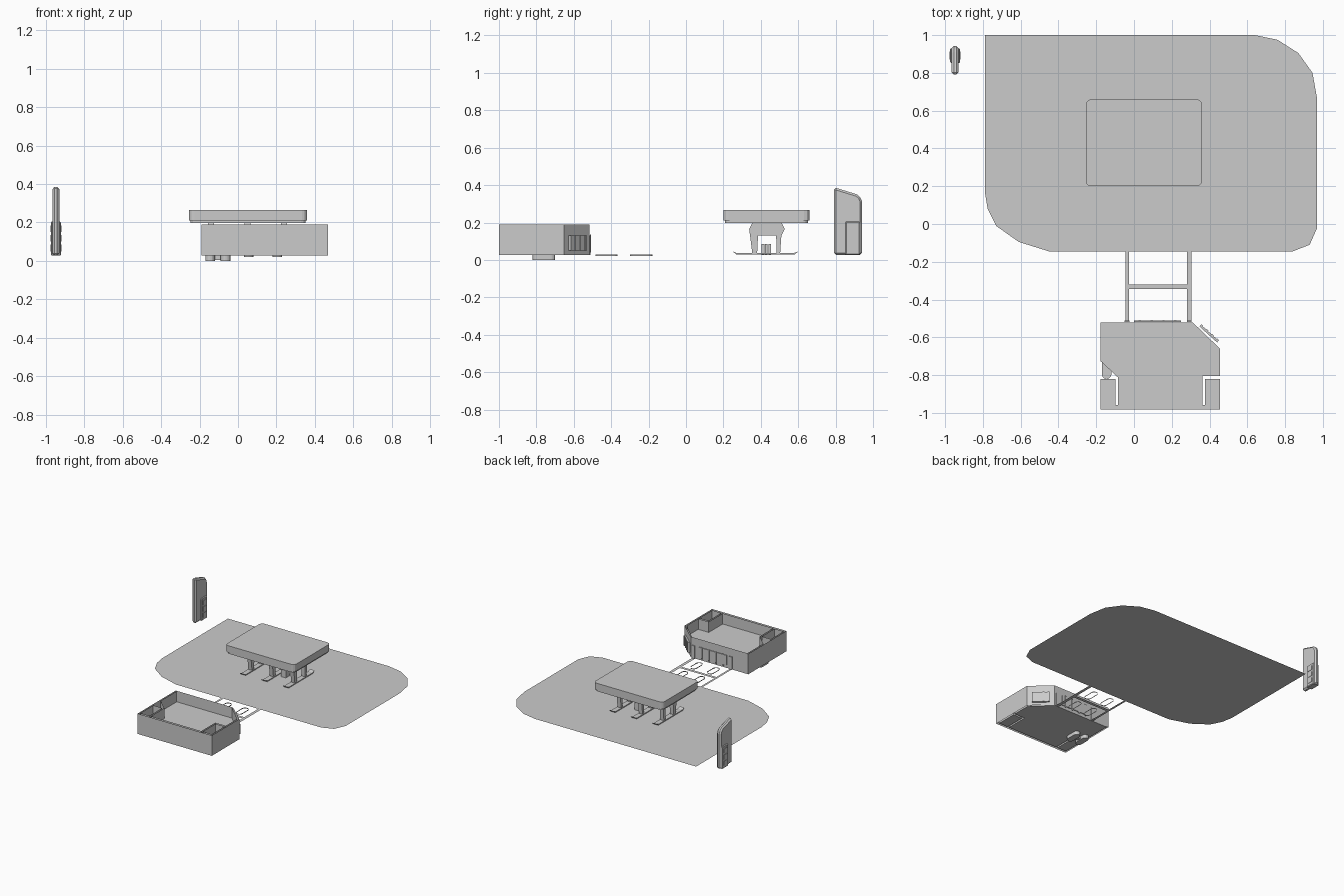
import bpy, bmesh, math
from mathutils import Vector

if "Cube" in bpy.data.objects:
    bpy.data.objects.remove(bpy.data.objects["Cube"])


def finish(name, bm, bevel=0.0, segs=1):
    me = bpy.data.meshes.new(name)
    bm.normal_update()
    bm.to_mesh(me)
    bm.free()
    ob = bpy.data.objects.new(name, me)
    bpy.context.collection.objects.link(ob)
    if bevel:
        m = ob.modifiers.new("bevel", 'BEVEL')
        m.width, m.segments = bevel, segs
    return ob


def prism(name, pts, z0, z1, bottom=True, top=True, floor=None):
    """Extrude a plan outline; ends may stay open, floor adds an inner face."""
    bm = bmesh.new()
    n = len(pts)
    ring = lambda z: [bm.verts.new((x, y, z)) for x, y in pts]
    lo, hi = ring(z0), ring(z1)
    for i in range(n):
        j = (i + 1) % n
        bm.faces.new((lo[i], lo[j], hi[j], hi[i]))
    if bottom:
        bm.faces.new(lo[::-1])
    if top:
        bm.faces.new(hi)
    if floor is not None:
        bm.faces.new(ring(floor))
    return finish(name, bm)


def side_prism(name, pts, x0, x1, bevel=0.0):
    """Extrude a (y, z) profile along x."""
    bm = bmesh.new()
    a = [bm.verts.new((x0, y, z)) for y, z in pts]
    b = [bm.verts.new((x1, y, z)) for y, z in pts]
    n = len(pts)
    for i in range(n):
        j = (i + 1) % n
        bm.faces.new((a[i], a[j], b[j], b[i]))
    bm.faces.new(a[::-1])
    bm.faces.new(b)
    bmesh.ops.recalc_face_normals(bm, faces=bm.faces)
    return finish(name, bm, bevel)


def rect(x0, x1, y0, y1):
    return [(x0, y0), (x1, y0), (x1, y1), (x0, y1)]


def box(name, x0, x1, y0, y1, z0, z1):
    return prism(name, rect(x0, x1, y0, y1), z0, z1)


def flat(name, pts, z):
    bm = bmesh.new()
    bm.faces.new([bm.verts.new((x, y, z)) for x, y in pts])
    return finish(name, bm)


def rounded(x0, x1, y0, y1, r, seg):
    """Rectangle outline with rounded corners."""
    out = []
    for k, (cx, cy) in enumerate([(x1 - r, y1 - r), (x0 + r, y1 - r),
                                  (x0 + r, y0 + r), (x1 - r, y0 + r)]):
        for i in range(seg + 1):
            a = math.pi / 2 * (k + i / seg)
            out.append((cx + r * math.cos(a), cy + r * math.sin(a)))
    return out


# large thin ground sheet
flat("ground_sheet", [
    (-0.79, 1.0), (-0.79, 0.17), (-0.775, 0.08), (-0.73, -0.01), (-0.61, -0.095),
    (-0.45, -0.145), (0.84, -0.145), (0.93, -0.11), (0.97, -0.02), (0.97, 0.66),
    (0.945, 0.80), (0.87, 0.905), (0.76, 0.975), (0.64, 1.0)], 0.027)

# path: flat rails, crossbar and oval rings
flat("path_rail_left", rect(-0.045, -0.027, -0.52, -0.145), 0.027)
flat("path_rail_right", rect(0.28, 0.305, -0.52, -0.145), 0.027)
flat("path_crossbar", rect(-0.027, 0.28, -0.345, -0.32), 0.027)
for x in (0.055, 0.205):
    for y in (-0.24, -0.425):
        prism("oval_ring", rounded(x - 0.025, x + 0.025, y - 0.06, y + 0.06, 0.0249, 4),
              0.021, 0.028, False, False)

# table: slab with a slightly inset underside lip
prism("table_top", rounded(-0.255, 0.36, 0.2, 0.66, 0.028, 3), 0.21, 0.266)
prism("table_lip", rounded(-0.247, 0.352, 0.208, 0.652, 0.025, 3), 0.198, 0.21)

# three arched leg frames with long upturned feet
arch = [(0.355, 0.03), (0.38, 0.03), (0.385, 0.13), (0.482, 0.13), (0.485, 0.03),
        (0.503, 0.03), (0.51, 0.13), (0.528, 0.165), (0.51, 0.2), (0.355, 0.2),
        (0.338, 0.165)]
foot = [(0.25, 0.045), (0.27, 0.029), (0.58, 0.029), (0.60, 0.045),
        (0.575, 0.036), (0.275, 0.036)]
for x in (-0.14, 0.05, 0.24):
    side_prism("table_leg_frame", arch, x - 0.016, x + 0.016)
    side_prism("table_foot", foot, x - 0.02, x + 0.02)

# small slatted unit beneath the table
for i in range(3):
    y = 0.405 + i * 0.018
    box("slatted_unit", 0.10, 0.14, y, y + 0.014, 0.027, 0.085)

# upright post with side panels
post = [(0.792, 0.027), (0.942, 0.027), (0.942, 0.31), (0.932, 0.338),
        (0.91, 0.352), (0.792, 0.388)]
side_prism("post_body", post, -0.965, -0.929, 0.011)
panel = [(0.852, 0.027), (0.93, 0.027), (0.93, 0.205), (0.852, 0.205)]
side_prism("post_panel", panel, -0.973, -0.921, 0.005)
for z in (0.05, 0.10, 0.15):
    side_prism("post_panel_frame", [(0.872, z), (0.912, z), (0.912, z + 0.035), (0.872, z + 0.035)],
               -0.976, -0.918)

# tray building: open outer shell, main room and two corner rooms
Z0, Z1, FLOOR = 0.027, 0.19, 0.105
prism("outer_shell", [(-0.19, -1.0), (0.468, -1.0), (0.468, -0.652), (0.318, -0.517),
                      (-0.19, -0.517)], Z0, Z1, False, False)
prism("main_room", [(-0.178, -0.522), (-0.178, -0.725), (-0.085, -0.812), (-0.085, -0.982),
                    (0.362, -0.982), (0.362, -0.805), (0.455, -0.805), (0.455, -0.66),
                    (0.312, -0.522)][::-1], Z0, Z1, True, False, FLOOR)
for name, x0, x1 in (("corner_room_left", -0.178, -0.098), ("corner_room_right", 0.375, 0.455)):
    prism(name, rect(x0, x1, -0.982, -0.82), Z0, Z1, True, False, FLOOR)
for x0, x1 in ((-0.098, -0.085), (0.362, 0.375)):
    flat("doorway_sill", rect(x0, x1, -0.982, -0.957), FLOOR)

# back wall window band with bars, and flanking pilasters
box("back_window_band", 0.0, 0.25, -0.52, -0.511, 0.05, 0.13)
for i in range(4):
    x = 0.025 + i * 0.0625
    box("back_window_bar", x, x + 0.012, -0.514, -0.508, 0.04, 0.135)
box("pilaster_left", -0.05, -0.025, -0.52, -0.51, Z0, 0.13)
box("pilaster_right", 0.28, 0.305, -0.52, -0.51, Z0, 0.13)

# window frame on the chamfered corner
a, b = Vector((0.44, -0.627)), Vector((0.346, -0.542))
d = (b - a).normalized()
nrm = Vector((-d.y, d.x)) * -1


def chamfer_strip(name, t0, t1, z0, z1, depth):
    p, q = a.lerp(b, t0), a.lerp(b, t1)
    pts = [p, p + nrm * depth, q + nrm * depth, q]
    prism(name, [tuple(v) for v in pts], z0, z1)


chamfer_strip("corner_window", 0, 1, 0.05, 0.13, 0.012)
for t in (0.0, 0.3, 0.6, 0.9):
    chamfer_strip("corner_window_bar", t, t + 0.1, 0.05, 0.13, 0.016)

# little stubs under the tray
for x in (-0.145, -0.065):
    prism("under_stub", rounded(x - 0.025, x + 0.025, -0.82, -0.70, 0.024, 4), 0.0, Z0)
box("under_stub_link", -0.13, -0.08, -0.775, -0.745, 0.006, Z0)
